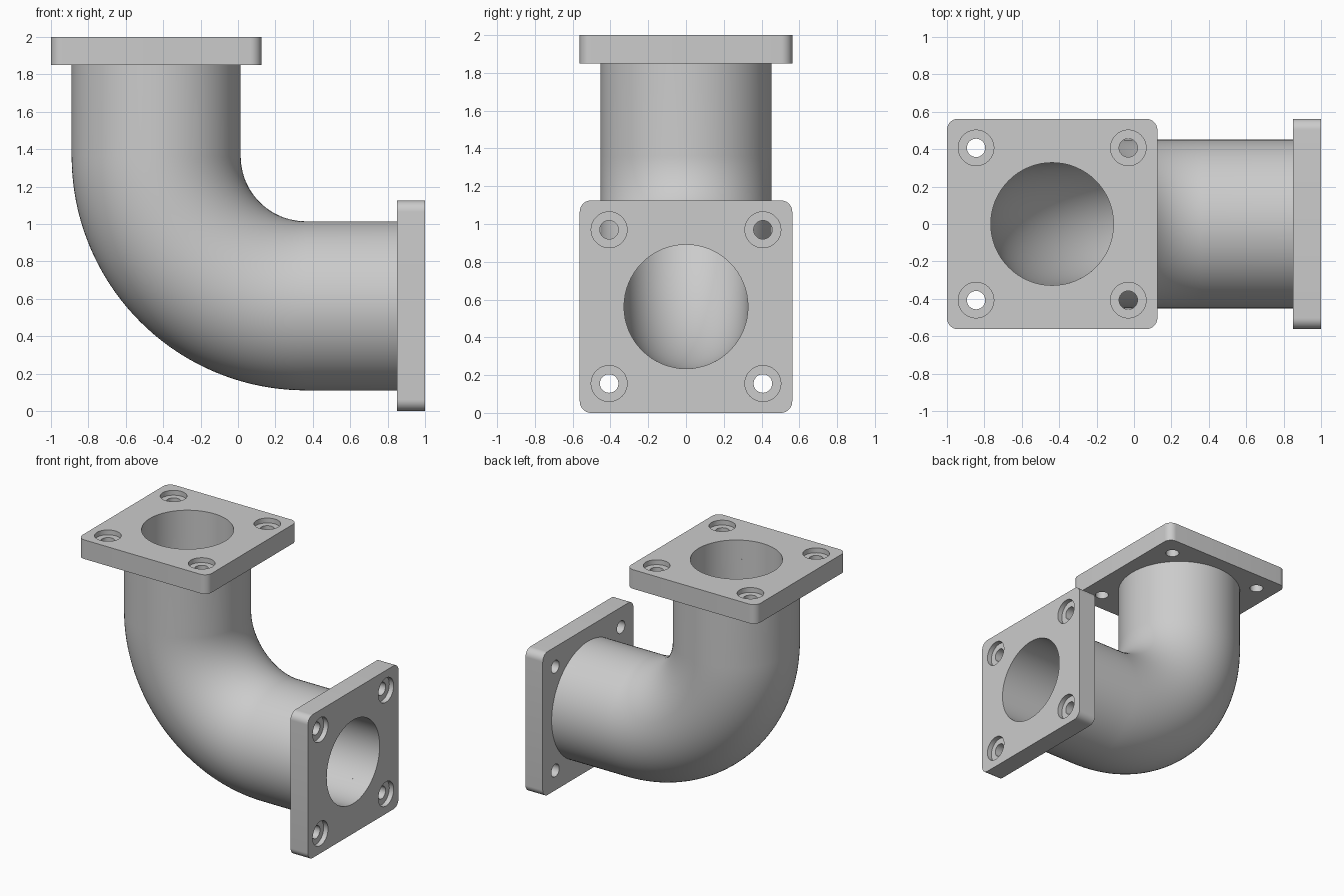
import bpy, bmesh, math
from mathutils import Matrix, Vector

cube = bpy.data.objects.get("Cube")
if cube:
    bpy.data.objects.remove(cube, do_unlink=True)

HALF = 0.5625        # half width of a flange
THICK = 0.15         # flange thickness
OUTER, BORE = 0.452, 0.328
BEND = 0.80          # centreline radius of the elbow
AXIS_X, AXIS_Z = HALF - 1, HALF
BOLT = 0.407         # bolt offset from the flange centre

grey = bpy.data.materials.new("cast grey")
grey.use_nodes = True
colour = (0.6, 0.6, 0.6, 1)
grey.diffuse_color = colour
grey.node_tree.nodes["Principled BSDF"].inputs["Base Color"].default_value = colour


def make_object(name, bm):
    bmesh.ops.recalc_face_normals(bm, faces=bm.faces)
    mesh = bpy.data.meshes.new(name)
    bm.to_mesh(mesh)
    bm.free()
    obj = bpy.data.objects.new(name, mesh)
    mesh.materials.append(grey)
    bpy.context.collection.objects.link(obj)
    return obj


def activate(obj):
    bpy.ops.object.select_all(action="DESELECT")
    obj.select_set(True)
    bpy.context.view_layer.objects.active = obj


def add_drill(bm, x, y, radius, bottom, top):
    bmesh.ops.create_cone(bm, cap_ends=True, segments=64, radius1=radius,
                          radius2=radius, depth=top - bottom,
                          matrix=Matrix.Translation((x, y, (top + bottom) / 2)))


def cut(obj, drills):
    """Subtract drills given as (x, y, radius, bottom, top)."""
    bm = bmesh.new()
    for drill in drills:
        add_drill(bm, *drill)
    cutter = make_object("cutter", bm)
    cutter.hide_render = True
    mod = obj.modifiers.new("holes", "BOOLEAN")
    mod.operation, mod.solver, mod.object = "DIFFERENCE", "EXACT", cutter
    activate(obj)
    bpy.ops.object.modifier_apply(modifier=mod.name)
    bpy.data.objects.remove(cutter, do_unlink=True)


def make_flange(name, matrix):
    """Rounded square plate, outer face at local z = 0, body below it."""
    bm = bmesh.new()
    bmesh.ops.create_cube(bm, size=1, matrix=Matrix.Translation((0, 0, -THICK / 2))
                          @ Matrix.Diagonal((2 * HALF, 2 * HALF, THICK, 1)))
    corners = [e for e in bm.edges
               if abs(e.verts[0].co.z - e.verts[1].co.z) > THICK / 2]
    bmesh.ops.bevel(bm, geom=corners, offset=0.06, segments=10, profile=0.5,
                    affect="EDGES")
    flange = make_object(name, bm)
    bolts = [(x, y) for x in (-BOLT, BOLT) for y in (-BOLT, BOLT)]
    # main bore with bolt holes, then shallow counterbores
    cut(flange, [(0, 0, BORE, -0.3, 0.1)] + [(x, y, 0.049, -0.3, 0.1) for x, y in bolts])
    cut(flange, [(x, y, 0.095, -0.038, 0.1) for x, y in bolts])
    flange.data.transform(matrix)
    return flange


def make_pipe():
    """Hollow elbow: outer and inner walls swept along a straight-arc-straight path."""
    centre = Vector((AXIS_X + BEND, 0, AXIS_Z + BEND))
    steps = 40
    path = [(Vector((AXIS_X, 0, 2 - THICK)), 0.0)]
    for i in range(steps + 1):
        a = math.pi / 2 * i / steps
        path.append((centre - BEND * Vector((math.cos(a), 0, math.sin(a))), a))
    path.append((Vector((1 - THICK, 0, AXIS_Z)), math.pi / 2))

    bm = bmesh.new()
    sides = 96
    walls = []
    for radius in (OUTER, BORE):
        rings = []
        for point, a in path:
            across = Vector((math.cos(a), 0, math.sin(a)))
            ring = []
            for k in range(sides):
                t = math.tau * k / sides
                ring.append(bm.verts.new(point + radius * (
                    math.cos(t) * across + math.sin(t) * Vector((0, 1, 0)))))
            rings.append(ring)
        walls.append(rings)

    def bridge(a, b):
        for k in range(sides):
            n = (k + 1) % sides
            bm.faces.new((a[k], a[n], b[n], b[k]))

    for rings in walls:
        for a, b in zip(rings, rings[1:]):
            bridge(a, b)
    for end in (0, -1):
        bridge(walls[0][end], walls[1][end])
    return make_object("elbow_pipe", bm)


parts = [
    make_pipe(),
    make_flange("top_flange", Matrix.Translation((AXIS_X, 0, 2))),
    make_flange("side_flange", Matrix.Translation((1, 0, AXIS_Z))
                @ Matrix.Rotation(math.pi / 2, 4, "Y")),
]
for part in parts:
    activate(part)
    bpy.ops.object.shade_smooth_by_angle(angle=math.radians(30))
